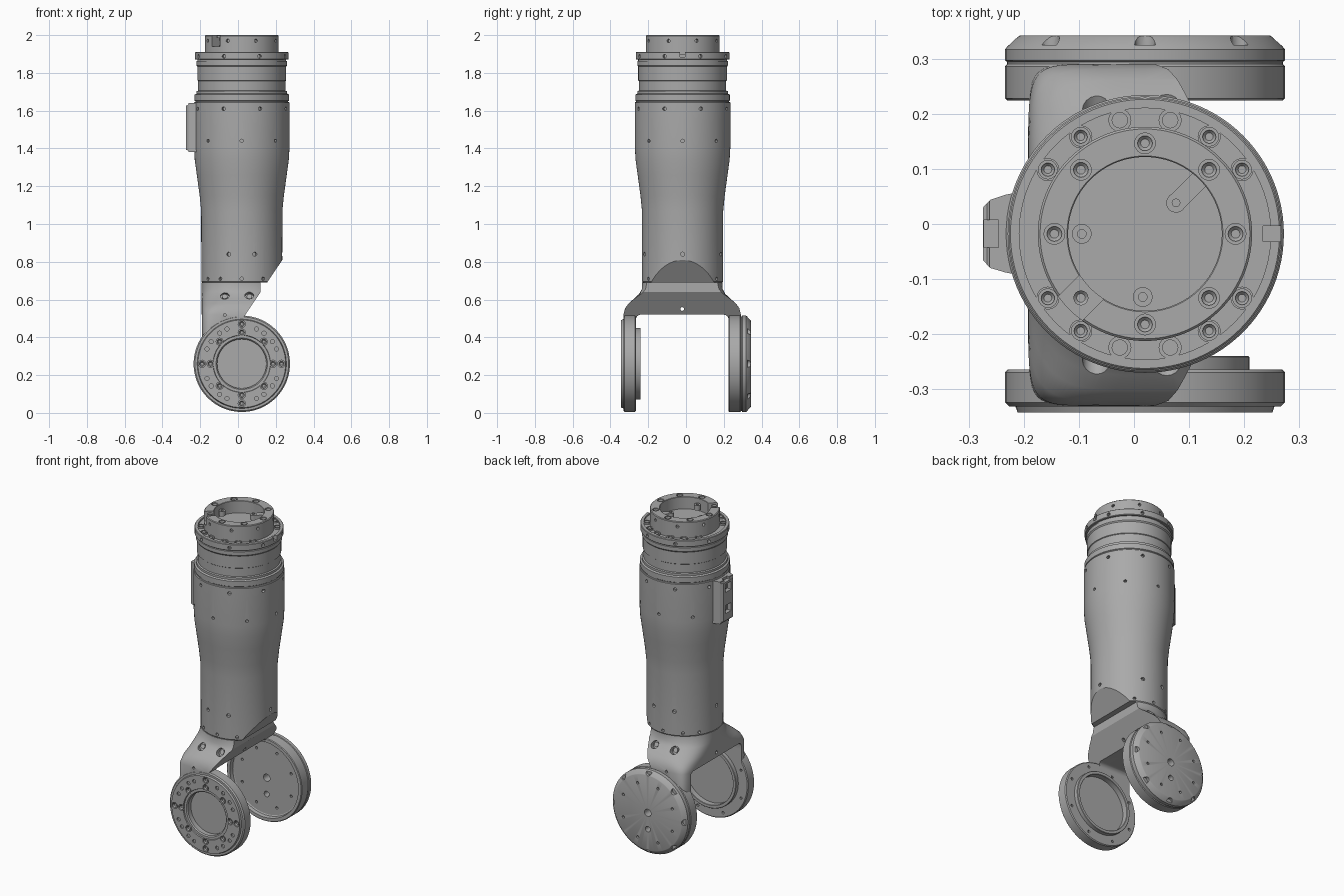
import bpy, bmesh
from math import pi, cos, sin, radians, copysign
from mathutils import Vector, Matrix

if "Cube" in bpy.data.objects:
    bpy.data.objects.remove(bpy.data.objects["Cube"])

grey = bpy.data.materials.new("machined grey")
grey.use_nodes = True
grey.diffuse_color = (0.4, 0.4, 0.4, 1)
grey.node_tree.nodes["Principled BSDF"].inputs["Base Color"].default_value = (0.4, 0.4, 0.4, 1)

CX, CY, CZ = 0.02, -0.018, 0.26      # tube axis in x, y and fork pivot height
parts = []


def finish(bm, name):
    bmesh.ops.recalc_face_normals(bm, faces=bm.faces[:])
    mesh = bpy.data.meshes.new(name)
    bm.to_mesh(mesh)
    bm.free()
    ob = bpy.data.objects.new(name, mesh)
    bpy.context.collection.objects.link(ob)
    mesh.materials.append(grey)
    parts.append(ob)
    return ob


def lathe_mesh(profile, axis="z", seg=96):
    """Revolve (radius, height) points about the tube (z) or the pivot (y)."""
    bm = bmesh.new()
    vs = [bm.verts.new((r, 0, h)) for r, h in profile]
    es = [bm.edges.new(p) for p in zip(vs, vs[1:])]
    bmesh.ops.spin(bm, geom=vs + es, cent=(0, 0, 0), axis=(0, 0, 1), angle=2 * pi, steps=seg)
    bmesh.ops.remove_doubles(bm, verts=bm.verts[:], dist=1e-5)
    if axis == "z":
        m = Matrix.Translation((CX, CY, 0))
    else:
        m = Matrix.Translation((CX, 0, CZ)) @ Matrix.Rotation(-pi / 2, 4, "X")
    bm.transform(m)
    return bm


def cyl(bm, loc, d, r, depth, seg=16):
    m = Matrix.Translation(loc) @ Vector(d).to_track_quat("Z", "Y").to_matrix().to_4x4()
    return bmesh.ops.create_cone(bm, cap_ends=True, segments=seg, radius1=r, radius2=r,
                                 depth=depth, matrix=m)["verts"]


def box(bm, loc, size, turn=0):
    m = Matrix.Translation(loc) @ Matrix.Rotation(turn, 4, "Z") @ Matrix.Diagonal((*size, 1))
    return bmesh.ops.create_cube(bm, size=1, matrix=m)["verts"]


def cut(ob, bm):
    cutter = finish(bm, "cutter")
    parts.remove(cutter)
    cutter.hide_render = True
    mod = ob.modifiers.new("cut", "BOOLEAN")
    mod.operation, mod.solver, mod.object = "DIFFERENCE", "EXACT", cutter
    with bpy.context.temp_override(object=ob, active_object=ob):
        bpy.ops.object.modifier_apply(modifier=mod.name)
    bpy.data.objects.remove(cutter)


def slice_off(bm, co, no):
    res = bmesh.ops.bisect_plane(bm, geom=bm.verts[:] + bm.edges[:] + bm.faces[:],
                                 plane_co=co, plane_no=no, clear_outer=True)
    edges = [e for e in res["geom_cut"] if isinstance(e, bmesh.types.BMEdge)]
    bmesh.ops.edgeloop_fill(bm, edges=edges)


def around(r, h, degrees, axis="z"):
    for a in map(radians, degrees):
        yield (CX + r * cos(a), CY + r * sin(a), h) if axis == "z" else \
              (CX + r * cos(a), h, CZ + r * sin(a))


def radial_holes(bm, r, z, degrees, size):
    for a, p in zip(degrees, around(r, z, degrees)):
        cyl(bm, p, (cos(radians(a)), sin(radians(a)), 0), size, 0.04, 12)


def bolt(holes, heads, loc, d, r=0.019):
    """Counterbore plus a socket-head screw sitting in it."""
    d = Vector(d)
    cyl(holes, loc, d, r, 0.024)
    vs = cyl(heads, Vector(loc) - d * 0.008, d, r * 0.72, 0.012)
    cap = [max({f for v in vs for f in v.link_faces}, key=lambda f: f.normal.dot(d))]
    bmesh.ops.inset_region(heads, faces=cap, thickness=r * 0.3)
    bmesh.ops.translate(heads, verts=cap[0].verts[:], vec=d * -0.006)


EIGHT = [45 * i for i in range(8)]
HALF = [a + 22.5 for a in EIGHT]
heads = bmesh.new()
SLANT = ((0.235, 0, 0.81), (0.17, 0, -0.115))

# Main tube with slanted lower corner
bm = lathe_mesh([(0, 0.69), (0.21, 0.69), (0.214, 0.695), (0.215, 1.07), (0.223, 1.15),
                 (0.238, 1.26), (0.249, 1.34), (0.253, 1.41), (0.253, 1.642), (0.25, 1.646),
                 (0, 1.646)])
slice_off(bm, *SLANT)
tube = finish(bm, "main_tube")
holes = bmesh.new()
radial_holes(holes, 0.253, 1.61, HALF, 0.01)
radial_holes(holes, 0.253, 1.44, EIGHT, 0.009)
radial_holes(holes, 0.215, 0.84, [0, 180, 71, 109, 251, 289], 0.011)
radial_holes(holes, 0.215, 0.71, [s * a for a in (33, 58, 90, 122, 147) for s in (1, -1)], 0.009)
cut(tube, holes)

# Stepped collar
finish(lathe_mesh([(0, 1.64), (0.246, 1.64), (0.246, 1.65), (0.25, 1.653), (0.25, 1.685),
                   (0.24, 1.69), (0.24, 1.703), (0.231, 1.706), (0.231, 1.757), (0.235, 1.76),
                   (0.235, 1.833), (0.24, 1.84), (0.24, 1.862), (0.235, 1.864), (0.235, 1.88),
                   (0, 1.88)]), "collar")

# Bolted flange with recessed channel and bolt pads
flange = finish(lathe_mesh([(0, 1.87), (0.245, 1.87), (0.248, 1.873), (0.248, 1.907),
                            (0.245, 1.91), (0.229, 1.91), (0.229, 1.9), (0, 1.9)]), "flange")
holes = bmesh.new()
radial_holes(holes, 0.248, 1.888, HALF, 0.01)
box(holes, (CX + 0.235, CY, 1.91), (0.04, 0.028, 0.05))
cut(flange, holes)
BOLTS = [33.5, 56.5, 123.5, 146.5, 213.5, 236.5, 303.5, 326.5]
PLAIN = [77.5, 102.5, 257.5, 282.5]
pads, holes = bmesh.new(), bmesh.new()
for p in around(0.212, 1.9, BOLTS + PLAIN):
    cyl(pads, p, (0, 0, 1), 0.021, 0.02)
for p in around(0.212, 1.91, BOLTS):
    bolt(holes, heads, p, (0, 0, 1), 0.017)
for p in around(0.212, 1.91, PLAIN):
    cyl(holes, p, (0, 0, 1), 0.014, 0.016)
cut(finish(pads, "flange_bolt_pads"), holes)

# Top hub: open ring with notch, floor and screw tabs
hub = finish(lathe_mesh([(0, 1.89), (0.195, 1.89), (0.195, 1.996), (0.191, 2), (0.142, 2),
                         (0.14, 1.998), (0.14, 1.925), (0, 1.925)]), "top_hub")
holes = bmesh.new()
radial_holes(holes, 0.195, 1.97, HALF, 0.009)
for p in around(0.165, 2, EIGHT):
    bolt(holes, heads, p, (0, 0, 1))
for p in around(0.17, 1.975, [225]):
    box(holes, p, (0.09, 0.062, 0.07), radians(225))
cut(hub, holes)
tabs, holes = bmesh.new(), bmesh.new()
for r, a in ((0.115, 180), (0.115, 268), (0.08, 45)):
    tip = next(around(r, 1.96, [a]))
    cyl(tabs, tip, (0, 0, 1), 0.018, 0.03)
    mid = next(around((r + 0.15) / 2, 1.96, [a]))
    box(tabs, mid, (0.15 - r, 0.034, 0.029), radians(a))
    cyl(holes, (tip[0], tip[1], 1.975), (0, 0, 1), 0.008, 0.016, 12)
cut(finish(tabs, "hub_tabs"), holes)

# Side bracket
bm = bmesh.new()
outline = [(-0.2, -0.095), (-0.235, -0.088), (-0.262, -0.08), (-0.275, -0.066),
           (-0.275, 0.03), (-0.262, 0.044), (-0.235, 0.053), (-0.2, 0.06)]
face = bm.faces.new([bm.verts.new((x, y, 1.38)) for x, y in outline])
top = bmesh.ops.extrude_face_region(bm, geom=[face])["geom"]
bmesh.ops.translate(bm, vec=(0, 0, 0.26), verts=[v for v in top if isinstance(v, bmesh.types.BMVert)])
bmesh.ops.bevel(bm, geom=[e for e in bm.edges if e.calc_length() > 0.09 and
                          all(v.co.x < -0.27 for v in e.verts) and
                          abs(e.verts[0].co.z - e.verts[1].co.z) < 0.01],
                offset=0.012, segments=3, affect="EDGES")
bracket = finish(bm, "side_bracket")
holes = bmesh.new()
for z in (1.46, 1.59):
    box(holes, (-0.27, CY, z), (0.04, 0.056, 0.05))
    cyl(heads, (-0.252, CY, z), (-1, 0, 0), 0.014, 0.012)
box(holes, (-0.26, CY, 1.645), (0.026, 0.05, 0.04))
cut(bracket, holes)

# Fork neck: round at the tube, square at the arms
N = 96
bm = bmesh.new()
rings = []
for z, hy, p in ((0.69, 0.212, 2), (0.655, 0.214, 2.2), (0.63, 0.228, 2.6), (0.605, 0.255, 3.2),
                 (0.58, 0.283, 4), (0.555, 0.302, 6), (0.52, 0.311, 9), (0.28, 0.312, 12)):
    ring = []
    for i in range(N):
        c, s = cos(2 * pi * i / N), sin(2 * pi * i / N)
        ring.append(bm.verts.new((CX + 0.213 * copysign(abs(c) ** (2 / p), c),
                                  CY - 0.002 + hy * copysign(abs(s) ** (2 / p), s), z)))
    rings.append(ring)
for a, b in zip(rings, rings[1:]):
    for i in range(N):
        j = (i + 1) % N
        bm.faces.new((a[i], a[j], b[j], b[i]))
bm.faces.new(rings[0])
bm.faces.new(rings[-1])
slice_off(bm, *SLANT)
slice_off(bm, (0.12, 0, 0), (1, 0, 0))
neck = finish(bm, "fork_neck")
gap = bmesh.new()
box(gap, (0, -0.02, 0.27), (1, 0.49, 0.5))
bmesh.ops.bevel(gap, geom=[e for e in gap.edges if e.calc_length() > 0.9 and e.verts[0].co.z > 0.4],
                offset=0.025, segments=4, profile=0.5, affect="EDGES")
cut(neck, gap)
holes = bmesh.new()
cyl(holes, (CX, 0, CZ), (0, 1, 0), 0.228, 2, 96)
cut(neck, holes)
holes = bmesh.new()
for x in (-0.07, 0.06):
    for side, y in ((-1, -0.255), (1, 0.215)):
        cyl(holes, (x, y, 0.62), (0, side, 0.5), 0.024, 0.05)
        cyl(heads, (x, y - side * 0.022, 0.612), (0, side, 0.5), 0.014, 0.02)
        cyl(holes, (x, -0.02 + side * 0.312, 0.518), (0, 1, 0), 0.008, 0.03, 12)
cyl(holes, (0, -0.02, 0.55), (1, 0, 0), 0.01, 1, 12)
cut(neck, holes)

# Front fork arm with output ring and inner lip
front = finish(lathe_mesh([(0, -0.275), (0.17, -0.275), (0.17, -0.242), (0.172, -0.24),
                           (0.188, -0.24), (0.19, -0.242), (0.19, -0.265), (0.25, -0.265),
                           (0.255, -0.27), (0.255, -0.325), (0.248, -0.332), (0.236, -0.332),
                           (0.232, -0.343), (0.152, -0.343), (0.15, -0.336), (0.136, -0.336),
                           (0.13, -0.33), (0.13, -0.3), (0, -0.3)], "y"), "front_fork_arm")
holes = bmesh.new()
for r, angles in ((0.165, EIGHT), (0.21, EIGHT[::2])):
    for p in around(r, -0.343, angles, "y"):
        bolt(holes, heads, p, (0, -1, 0))
for p in around(0.2, -0.343, [a + d for a in EIGHT[::2] for d in (23, 36, 54, 67)], "y"):
    cyl(holes, p, (0, 1, 0), 0.011, 0.016, 12)
for p in around(0.225, -0.265, HALF, "y"):
    cyl(holes, p, (0, 1, 0), 0.008, 0.02, 12)
cut(front, holes)

# Back fork arm: dished inside, chamfered cover outside
back = finish(lathe_mesh([(0, 0.25), (0.222, 0.25), (0.228, 0.246), (0.232, 0.225),
                          (0.251, 0.225), (0.255, 0.229), (0.255, 0.287), (0.251, 0.291),
                          (0.251, 0.295), (0.255, 0.298), (0.255, 0.318), (0.25, 0.324),
                          (0.232, 0.341), (0.228, 0.343), (0, 0.343)], "y"), "back_fork_arm")
holes = bmesh.new()
for p in around(0.247, 0.344, EIGHT, "y"):
    cyl(holes, p, (0, 1, 0), 0.019, 0.036)
for h in (0.25, 0.343):
    for p in around(0.18, h, HALF, "y"):
        cyl(holes, p, (0, 1, 0), 0.008, 0.03, 12)
cyl(holes, (CX, 0.3, CZ), (0, 1, 0), 0.022, 0.3, 24)
cyl(holes, (CX, 0.3, CZ - 0.1), (0, 1, 0), 0.017, 0.3, 24)
cut(back, holes)

finish(heads, "screw_heads")

# Smooth rounded surfaces, keep machined edges sharp
bpy.ops.object.select_all(action="DESELECT")
for ob in parts:
    ob.select_set(True)
bpy.context.view_layer.objects.active = parts[0]
bpy.ops.object.shade_smooth_by_angle(angle=radians(30))
